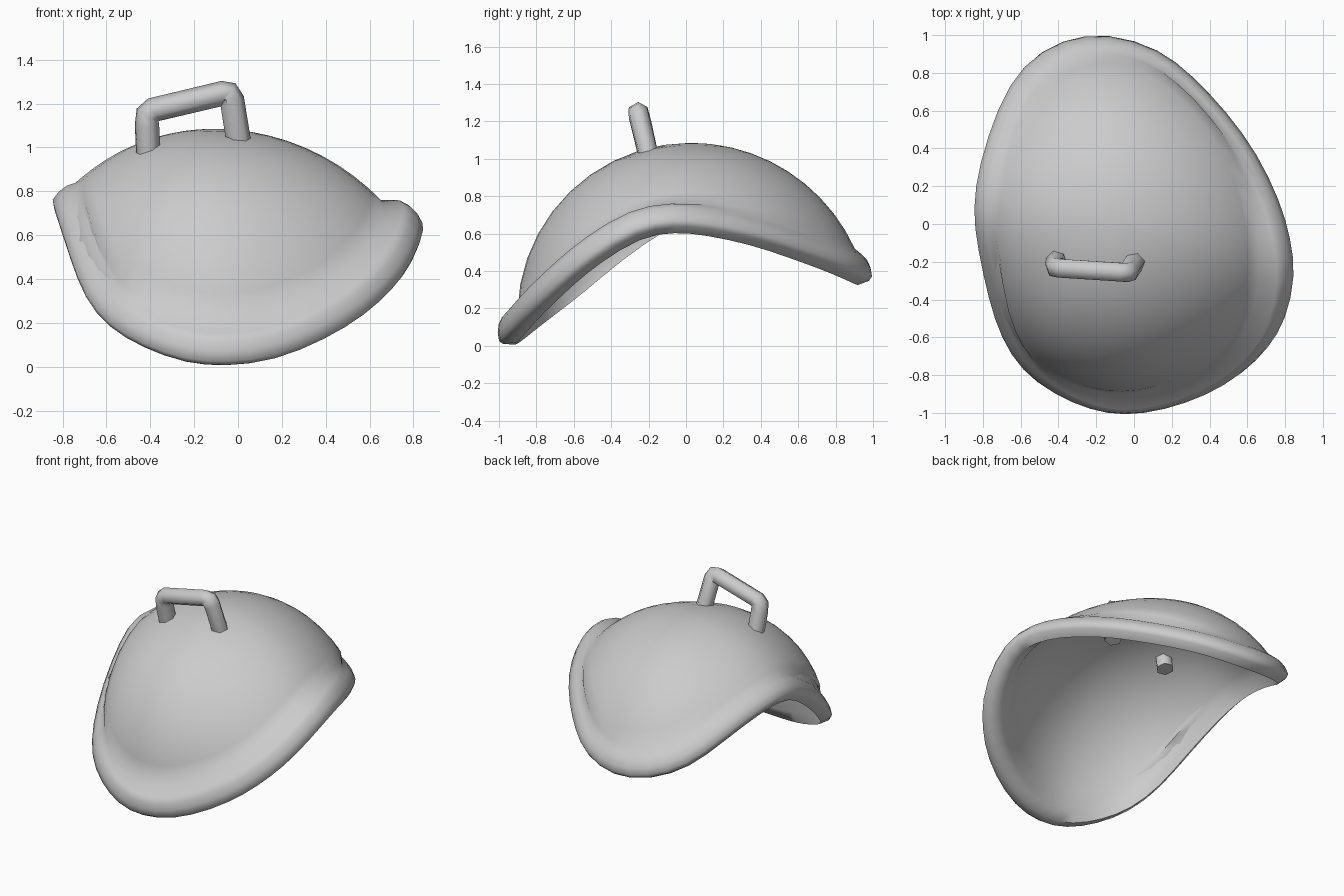
import bpy, bmesh, math
from mathutils import Vector

if "Cube" in bpy.data.objects:
    bpy.data.objects.remove(bpy.data.objects["Cube"])

C = Vector((-0.11, 0.025, 0.135))      # centre of the dome's sphere
R = 0.95                               # dome radius
THICK = 0.03                           # shell thickness
UP = Vector((0, 0, 1))

grey = bpy.data.materials.new("grey")
grey.diffuse_color = (0.6, 0.6, 0.6, 1)
grey.use_nodes = True
grey.node_tree.nodes["Principled BSDF"].inputs["Base Color"].default_value = grey.diffuse_color

# outer edge of the saddle-shaped rim
EDGE = [(-.05, -1.0, .018), (-.24, -.97, .032), (-.43, -.89, .1), (-.59, -.77, .195),
        (-.70, -.60, .33), (-.77, -.39, .51), (-.825, -.13, .685), (-.85, .08, .765),
        (-.815, .32, .74), (-.72, .61, .62), (-.59, .83, .48), (-.38, .97, .39),
        (-.13, 1.0, .36), (.13, .92, .4), (.31, .78, .46), (.49, .59, .53),
        (.65, .37, .6), (.77, .12, .65), (.825, -.07, .665), (.85, -.27, .63),
        (.80, -.50, .49), (.71, -.65, .37), (.58, -.78, .25), (.40, -.89, .14),
        (.17, -.97, .045)]


def smooth_loop(points):
    """Closed loop with one extra point on each span, lightly relaxed."""
    p = [Vector(q) for q in points]
    n = len(p)
    out = []
    for i in range(n):
        out.append(p[i])
        out.append((p[i] + p[(i + 1) % n]) * 0.5625
                   - (p[i - 1] + p[(i + 2) % n]) * 0.0625)
    n *= 2
    out = [out[i] * 0.5 + (out[i - 1] + out[(i + 1) % n]) * 0.25 for i in range(n)]
    return [Vector((q.x * 1.003, q.y * 1.003, q.z)) for q in out]


def finish(ob, angle):
    ob.data.materials.clear()
    ob.data.materials.append(grey)
    bpy.ops.object.select_all(action='DESELECT')
    bpy.context.view_layer.objects.active = ob
    ob.select_set(True)
    bpy.ops.object.shade_smooth_by_angle(angle=math.radians(angle))


def loft(name, rings, angle):
    """Skin a list of closed rings into one mesh object."""
    bm = bmesh.new()
    vs = [[bm.verts.new(c) for c in r] for r in rings]
    for a, b in zip(vs, vs[1:]):
        m = len(a)
        for j in range(m):
            k = (j + 1) % m
            bm.faces.new((a[j], a[k], b[k], b[j]))
    bmesh.ops.remove_doubles(bm, verts=bm.verts, dist=1e-5)
    bmesh.ops.recalc_face_normals(bm, faces=bm.faces)
    me = bpy.data.meshes.new(name)
    bm.to_mesh(me)
    bm.free()
    ob = bpy.data.objects.new(name, me)
    bpy.context.collection.objects.link(ob)
    finish(ob, angle)


# local frame at every edge point: outward, and along the dome to the top
edge = smooth_loop(EDGE)
frames = []
for i, p in enumerate(edge):
    o = (p - C).normalized()
    t = (edge[(i + 1) % len(edge)] - edge[i - 1]).normalized()
    u = o.cross(t).normalized()
    frames.append((p, o, u if u.z > 0 else -u))

STEPS = 10


def dome_ring(k, up, inset):
    """Ring of the dome: k = 0 is the top, k = STEPS meets the rim."""
    s = k / STEPS
    ring = []
    for p, o, u in frames:
        r = 0.947 + 0.42 * ((p - C).length - 0.97) - 0.045 * max(0, -o.y) ** 2
        d = (p + u * up - C).normalized()
        ring.append(C + UP.slerp(d, s) * (R + (r - R) * s * s - inset))
    return ring


def lip_ring(a, b):
    return [p + o * a + u * b for p, o, u in frames]


# lid: top of the dome, flared lip, then back up the inside
rings = [dome_ring(k, 0.18, 0) for k in range(STEPS + 1)]
rings += [lip_ring(a, b) for a, b in
          [(-.03, .13), (-.008, .095), (.002, .05), (0, .005), (-.022, -.014), (-.085, -.022)]]
rings += [dome_ring(k, 0.06, THICK) for k in range(STEPS, -1, -1)]
loft("lid", rings, 65)

# handle: bent bar whose feet pass through the dome
PATH = [(-.405, -.175, .90), (-.415, -.22, 1.10), (-.412, -.23, 1.15), (-.385, -.235, 1.172),
        (-.07, -.255, 1.247), (-.043, -.257, 1.245), (-.027, -.25, 1.215), (.012, -.19, .97)]
cu = bpy.data.curves.new("handle", 'CURVE')
cu.dimensions = '3D'
cu.bevel_depth = 0.057
cu.bevel_resolution = 1
cu.use_fill_caps = True
sp = cu.splines.new('POLY')
sp.points.add(len(PATH) - 1)
for pt, c in zip(sp.points, PATH):
    pt.co = (*c, 1)
handle = bpy.data.objects.new("handle", cu)
bpy.context.collection.objects.link(handle)
bpy.ops.object.select_all(action='DESELECT')
bpy.context.view_layer.objects.active = handle
handle.select_set(True)
bpy.ops.object.convert(target='MESH')
finish(bpy.context.object, 65)
